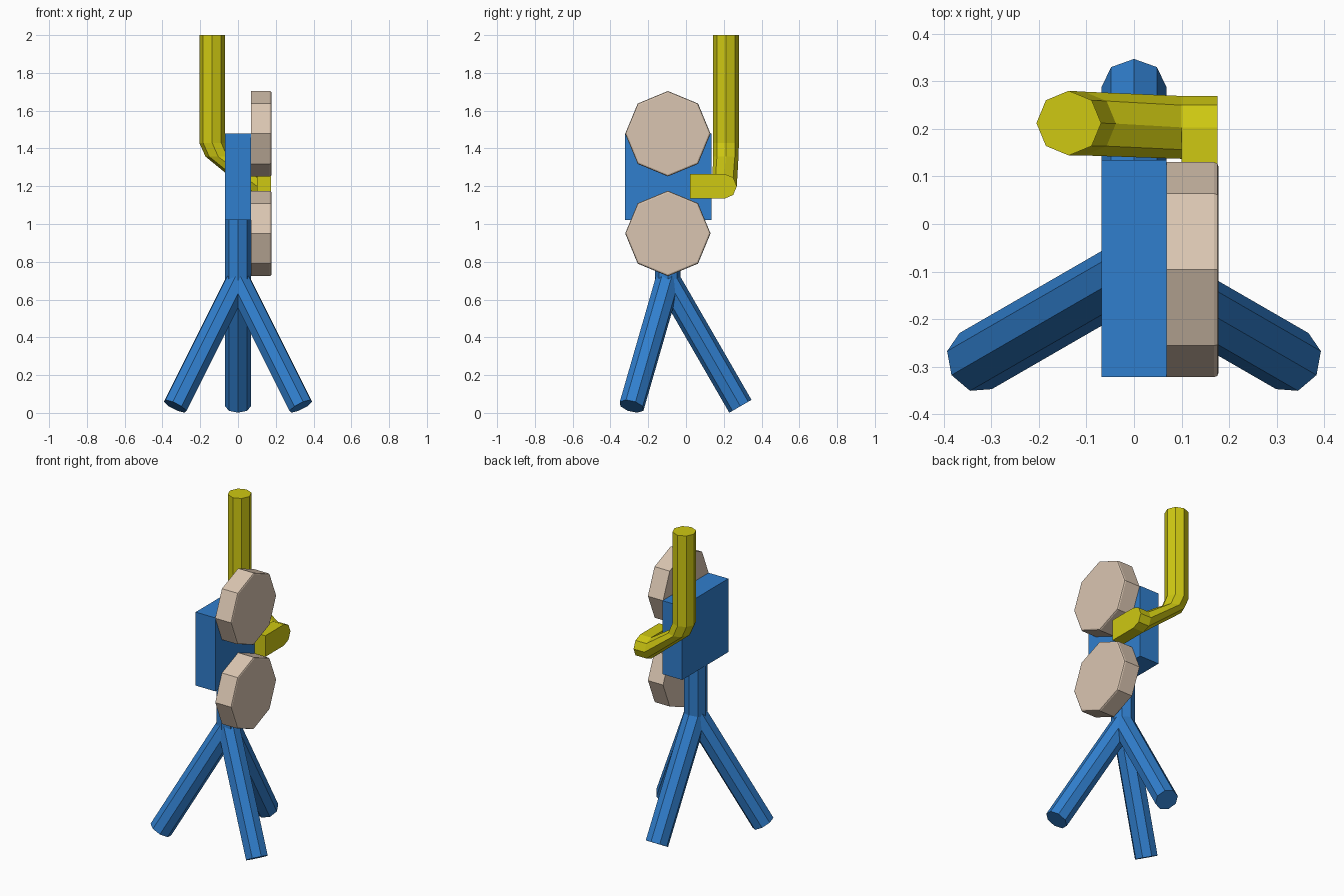
import bpy, bmesh
from math import sin, cos, pi, radians
from mathutils import Vector as V

if "Cube" in bpy.data.objects:
    bpy.data.objects.remove(bpy.data.objects["Cube"])


def material(name, rgb):
    m = bpy.data.materials.new(name)
    m.diffuse_color = (*rgb, 1)
    m.use_nodes = True
    m.node_tree.nodes["Principled BSDF"].inputs["Base Color"].default_value = m.diffuse_color
    return m


BLUE = material("blue_paint", (0.03, 0.21, 0.61))
YELLOW = material("yellow_paint", (0.62, 0.58, 0.006))
TAN = material("tan_plastic", (0.70, 0.56, 0.44))
R = 0.068      # tube radius
AXIS_Y = -0.096  # tripod axis


def octagon(c, u, v, r=R):
    return [V(c) + V(u) * r * cos(k * pi / 4) + V(v) * r * sin(k * pi / 4) for k in range(8)]


def loft(name, rings, mat):
    """Join matching rings with quads and cap both ends."""
    bm = bmesh.new()
    vs = [[bm.verts.new(p) for p in ring] for ring in rings]
    n = len(rings[0])
    for a, b in zip(vs, vs[1:]):
        for k in range(n):
            j = (k + 1) % n
            bm.faces.new((a[k], a[j], b[j], b[k]))
    bm.faces.new(vs[0][::-1])
    bm.faces.new(vs[-1])
    bmesh.ops.recalc_face_normals(bm, faces=bm.faces)
    me = bpy.data.meshes.new(name)
    bm.to_mesh(me)
    bm.free()
    me.materials.append(mat)
    ob = bpy.data.objects.new(name, me)
    bpy.context.collection.objects.link(ob)
    return ob


X, Y, Z = (1, 0, 0), (0, 1, 0), (0, 0, 1)

# Tripod: centre post and three splayed legs
loft("tripod_post", [octagon((0, AXIS_Y, z), X, Y) for z in (0.70, 1.02)], BLUE)
for i, ang in enumerate((90, 210, 330)):
    out = V((cos(radians(ang)), sin(radians(ang)), 0))
    top = V((0, AXIS_Y, 0.70))
    foot = V((0, AXIS_Y, 0.035)) + out * 0.384
    side = out.cross(V(Z))
    up = side.cross((foot - top).normalized())
    loft(f"tripod_leg_{i + 1}", [octagon(top, side, up), octagon(foot, side, up)], BLUE)

# Box body
loft("body", [[V((x, y, z)) for x, y in ((-R, -0.322), (R, -0.322), (R, 0.135), (-R, 0.135))]
              for z in (1.02, 1.48)], BLUE)

# Two reels on the right side, outer rim bevelled
for name, z in (("upper_reel", 1.478), ("lower_reel", 0.95)):
    loft(name, [octagon((x, AXIS_Y, z), Y, Z, r)
                for x, r in ((0.068, 0.226), (0.168, 0.226), (0.175, 0.223), (0.178, 0.216))], TAN)

# Bent pipe: vertical run, elbow, sloping run
loft("viewing_pipe", [octagon((-0.137, 0.212, 2.0), X, Y),
                      octagon((-0.137, 0.212, 1.43), X, Y),
                      octagon((-0.105, 0.211, 1.357), X, Y, 0.067),
                      octagon((0.10, 0.203, 1.20), Z, Y, 0.066)], YELLOW)

# Pipe end: half octagon at the back, squared off and drawn out to the front
half = octagon((0, 0.203, 1.20), Z, Y, 0.066)[:5]
profile = half + [V((0, 0.02, 1.134)), V((0, 0.02, 1.266))]
loft("pipe_end", [[p + V((x, 0, 0)) for p in profile] for x in (0.10, 0.175)], YELLOW)
